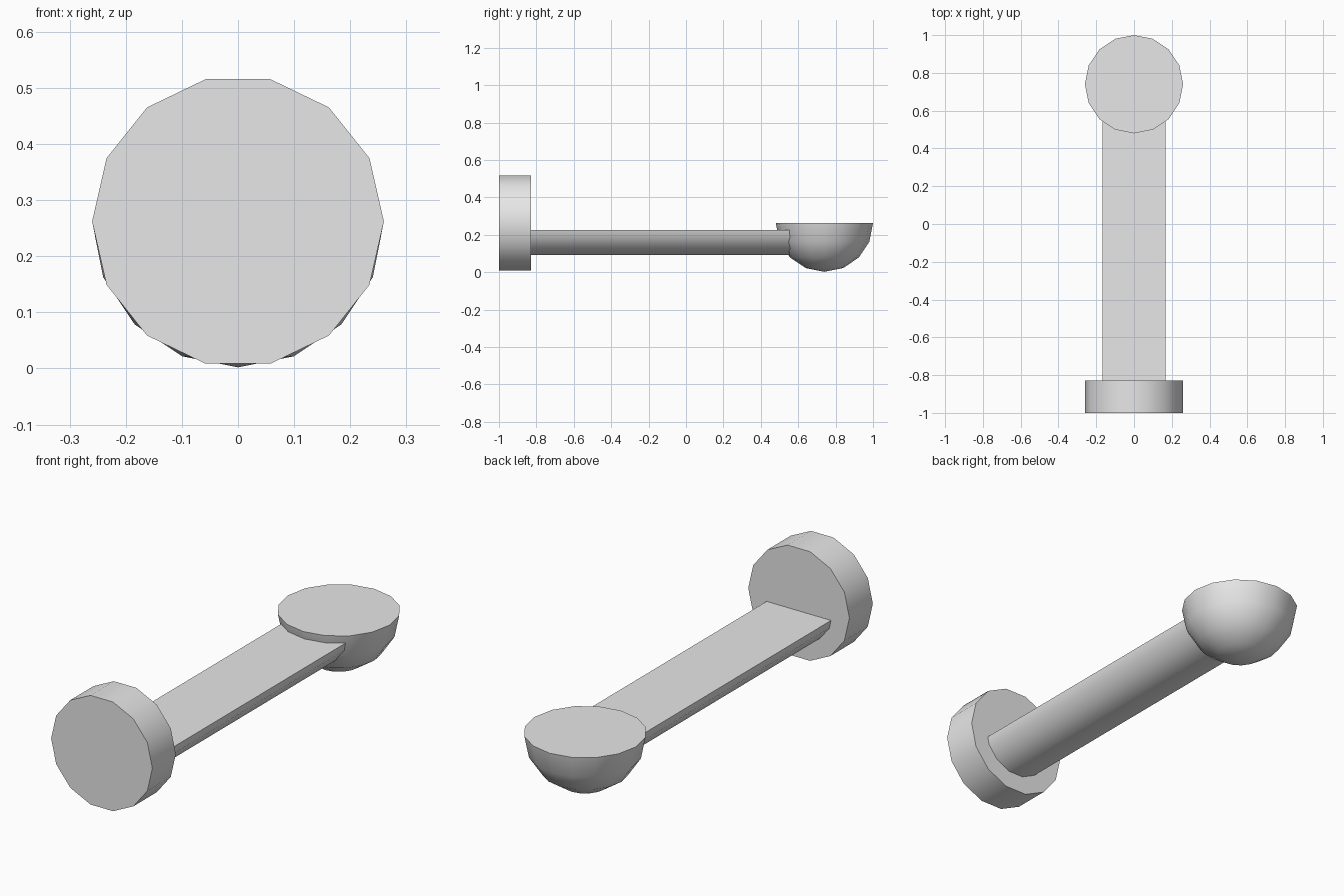
import bpy, bmesh
from math import radians
from mathutils import Matrix, Vector

if "Cube" in bpy.data.objects:
    bpy.data.objects.remove(bpy.data.objects["Cube"], do_unlink=True)

AXIS_Z = 0.262      # shared centre height of all parts
RADIUS = 0.26

grey = bpy.data.materials.new("light_grey")
grey.use_nodes = True
grey.diffuse_color = (0.8, 0.8, 0.8, 1)
grey.node_tree.nodes["Principled BSDF"].inputs["Base Color"].default_value = (0.8, 0.8, 0.8, 1)


def finish(bm, name):
    """Turn the bmesh into a shaded object."""
    bmesh.ops.recalc_face_normals(bm, faces=bm.faces)
    mesh = bpy.data.meshes.new(name)
    bm.to_mesh(mesh)
    bm.free()
    mesh.materials.append(grey)
    obj = bpy.data.objects.new(name, mesh)
    bpy.context.collection.objects.link(obj)
    bpy.ops.object.select_all(action='DESELECT')
    bpy.context.view_layer.objects.active = obj
    obj.select_set(True)
    bpy.ops.object.shade_smooth_by_angle(angle=radians(30))
    return obj


def cut_flat(bm, height):
    """Remove everything above a height and close the opening."""
    geom = bm.verts[:] + bm.edges[:] + bm.faces[:]
    bmesh.ops.bisect_plane(bm, geom=geom, dist=1e-5, plane_co=(0, 0, height),
                           plane_no=(0, 0, 1), clear_outer=True)
    rim = [e for e in bm.edges if e.is_boundary]
    bmesh.ops.holes_fill(bm, edges=rim, sides=0)


def rod(radius, y0, y1):
    """Fourteen-sided cylinder along y with corners pointing sideways."""
    bm = bmesh.new()
    bmesh.ops.create_cone(bm, cap_ends=True, segments=14, radius1=radius,
                          radius2=radius, depth=y1 - y0)
    # put a corner on the x axis whatever the primitive's start angle
    corner = max(bm.verts, key=lambda v: v.co.x).co
    turn = Vector((1, 0)).angle_signed(Vector((corner.x, corner.y)))
    bmesh.ops.rotate(bm, verts=bm.verts, matrix=Matrix.Rotation(turn, 3, 'Z'))
    bmesh.ops.rotate(bm, verts=bm.verts, matrix=Matrix.Rotation(radians(90), 3, 'X'))
    bmesh.ops.translate(bm, verts=bm.verts, vec=(0, (y0 + y1) / 2, AXIS_Z))
    return bm


# Upright end disc
finish(rod(RADIUS, -1, -0.828), "end_disc")

# Shaft: lower part of a rod with a flat top
bm = rod(0.174, -0.84, 0.6)
cut_flat(bm, 0.225)
finish(bm, "shaft")

# Solid bowl: lower half of a sphere
bm = bmesh.new()
bmesh.ops.create_uvsphere(bm, u_segments=16, v_segments=8, radius=RADIUS)
bmesh.ops.translate(bm, verts=bm.verts, vec=(0, 0.74, AXIS_Z))
cut_flat(bm, AXIS_Z)
finish(bm, "bowl")
